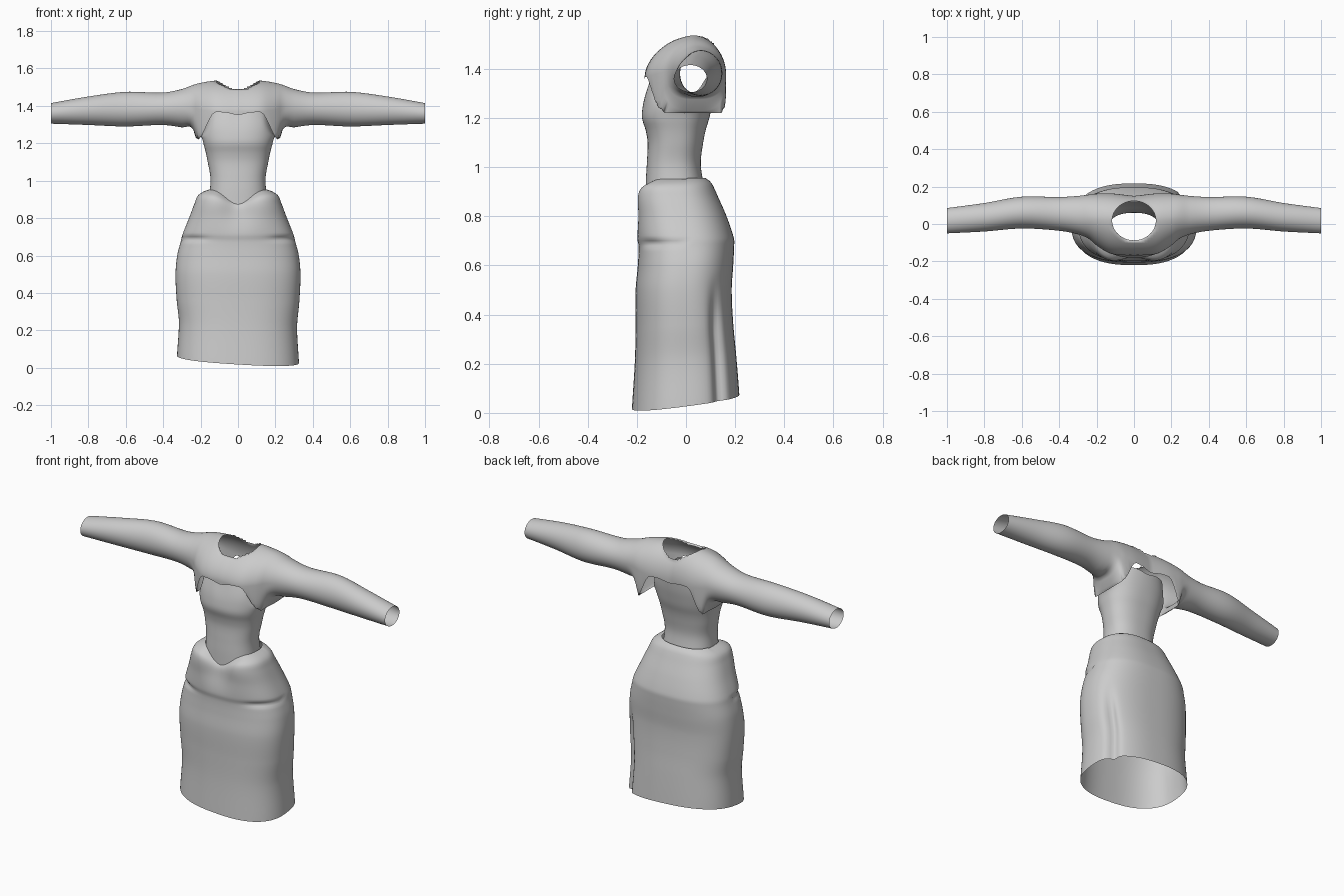
import bpy, bmesh, math

if "Cube" in bpy.data.objects:
    bpy.data.objects.remove(bpy.data.objects["Cube"])

cloth = bpy.data.materials.new("grey_cloth")
cloth.diffuse_color = (0.6, 0.6, 0.6, 1)
cloth.use_nodes = True
cloth.node_tree.nodes["Principled BSDF"].inputs["Base Color"].default_value = cloth.diffuse_color


def sample(table, t):
    """Smooth (Hermite) interpolation of table rows keyed by their first value."""
    t = min(max(t, table[0][0]), table[-1][0])
    n = len(table)
    i = next(k for k in range(n - 1) if t <= table[k + 1][0])
    a, b = table[i], table[i + 1]
    p, q = table[max(i - 1, 0)], table[min(i + 2, n - 1)]
    h = b[0] - a[0]
    s = (t - a[0]) / h
    out = []
    for k in range(1, len(a)):
        m0 = (b[k] - p[k]) / (b[0] - p[0]) * h
        m1 = (q[k] - a[k]) / (q[0] - a[0]) * h
        out.append((2*s**3 - 3*s*s + 1)*a[k] + (s**3 - 2*s*s + s)*m0
                   + (3*s*s - 2*s**3)*b[k] + (s**3 - s*s)*m1)
    return out


def power(v, e):
    return math.copysign(abs(v) ** e, v)


def ramp(a, b, v):
    t = min(max((v - a) / (b - a), 0), 1)
    return t * t * (3 - 2 * t)


def loft(name, rings, trim=None):
    """Skin closed rings into an open tube, with an optional trimming step."""
    bm = bmesh.new()
    grid = [[bm.verts.new(p) for p in r] for r in rings]
    n = len(grid[0])
    for a, b in zip(grid, grid[1:]):
        for i in range(n):
            j = (i + 1) % n
            bm.faces.new((a[i], a[j], b[j], b[i]))
    if trim:
        trim(bm)
    bmesh.ops.recalc_face_normals(bm, faces=bm.faces)
    me = bpy.data.meshes.new(name)
    bm.to_mesh(me)
    bm.free()
    me.materials.append(cloth)
    ob = bpy.data.objects.new(name, me)
    bpy.context.collection.objects.link(ob)
    me.shade_smooth()
    return ob


def tube(name, table, rows, n, e, shape):
    """Upright tube: rows of (z, half width, front y, back y)."""
    rings = []
    z0, z1 = table[0][0], table[-1][0]
    for r in range(rows + 1):
        z = z0 + (z1 - z0) * r / rows
        w, f, b = sample(table, z)
        ring = []
        for i in range(n):
            a = math.tau * i / n
            x = w * power(math.cos(a), 2 / e)
            y = (f + b) / 2 + (b - f) / 2 * power(math.sin(a), 2 / e)
            ring.append(shape(x, y, z, a))
        rings.append(ring)
    return loft(name, rings)


# Skirt: slanted hem, side pleat, pocket creases, hollow at the front waist
SKIRT = [(0, .326, -.22, .217), (.2, .316, -.208, .203), (.35, .328, -.205, .192),
         (.5, .334, -.205, .186), (.6, .325, -.196, .192), (.68, .305, -.193, .196),
         (.71, .298, -.2, .195), (.8, .262, -.207, .165), (.88, .232, -.216, .13),
         (.92, .215, -.208, .112), (.94, .19, -.185, .1), (.955, .155, -.165, .08)]


def skirt_shape(x, y, z, a):
    front = 1 if y < 0 else 0
    hollow = front * math.exp(-(x / .09) ** 2) * ramp(.68, .92, z)
    pleat = math.exp(-((a - .62) / .13) ** 2) * (1 - ramp(.3, .58, z))
    crease = math.exp(-((z - .69) / .014) ** 2) * math.exp(-((abs(x) - .24) / .07) ** 2) * front
    k = 1 - .1 * pleat - .05 * crease
    hem = (.046 - .06 * x + .13 * y) * (1 - ramp(0, .5, z))
    return (x * k, y * k + .045 * hollow, z + hem - .05 * hollow * ramp(.8, .95, z))


tube("skirt", SKIRT, 90, 96, 2.5, skirt_shape)

# Bodice: waist tube rising to the bust with a gently curved top edge
BODICE = [(.87, .16, -.165, .085), (.95, .15, -.163, .068), (1.02, .148, -.159, .06),
          (1.1, .162, -.156, .07), (1.15, .172, -.164, .08), (1.2, .185, -.179, .095),
          (1.25, .194, -.176, .105), (1.3, .196, -.166, .113), (1.37, .18, -.145, .12)]


def bodice_shape(x, y, z, a):
    drop = .1 * ramp(.13, .2, abs(x)) + .015 * math.exp(-(x / .05) ** 2)
    return (x, y, z - drop * ramp(1.2, 1.37, z))


tube("bodice", BODICE, 36, 72, 2.4, bodice_shape)

# Cropped jacket: (x, top z, bottom z, middle z, front y, back y, peak y), mirrored
JACKET = [(0, 1.535, 1.1, 1.37, -.168, .15, .03), (.12, 1.535, 1.1, 1.37, -.16, .163, .03),
          (.2, 1.523, 1.14, 1.38, -.115, .162, .035), (.24, 1.512, 1.275, 1.39, -.08, .157, .04),
          (.3, 1.49, 1.285, 1.39, -.055, .15, .045), (.4, 1.471, 1.298, 1.385, -.036, .144, .052),
          (.6, 1.475, 1.29, 1.38, -.024, .146, .06), (.8, 1.45, 1.298, 1.375, -.04, .112, .036),
          (1, 1.415, 1.305, 1.36, -.05, .085, .018)]


def jacket_ring(x, n=80):
    top, bot, mid, yf, yb, yp = sample(JACKET, abs(x))
    torso = 1 - ramp(.19, .3, abs(x))
    ring = []
    for i in range(n):
        a = math.tau * i / n
        c, s = math.cos(a), math.sin(a)
        e = 2 + (1.6 * torso if s < 0 else (-.25 * torso if c < 0 else 0))
        y = yp + (yb - yp if c > 0 else yp - yf) * power(c, 2 / e)
        z = mid + (top - mid if s > 0 else mid - bot) * power(s, 2 / e)
        ring.append((x, y, z))
    return ring


def lower_edge(x):
    return 1.352 + .014 * ramp(0, .08, abs(x)) - .15 * ramp(.12, .22, abs(x))


NX, NY, NC = .117, .105, .018   # neck opening radii and centre


def neck(v):
    return math.hypot(v.co.x / NX, (v.co.y - NC) / NY)


def trim_jacket(bm):
    def low(v):
        return abs(v.co.x) < .235 and v.co.z < lower_edge(v.co.x)

    def hole(v):
        return v.co.z > 1.4 and neck(v) < 1
    gone = [f for f in bm.faces if all(map(low, f.verts)) or all(map(hole, f.verts))]
    bmesh.ops.delete(bm, geom=gone, context='FACES')
    # Pull the cut edges onto the neckline and the lower edge
    for v in bm.verts:
        if low(v):
            v.co.z = lower_edge(v.co.x)
        elif hole(v):
            r = neck(v)
            v.co.x /= r
            v.co.y = NC + (v.co.y - NC) / r
            v.co.z -= .02 * (v.co.y < NC) * (NC - v.co.y) / NY


xs = [i * .015 for i in range(21)] + [.3 + .035 * i for i in range(1, 21)]
xs = [-x for x in reversed(xs[1:])] + xs
loft("jacket_with_sleeves", [jacket_ring(x) for x in xs], trim_jacket)
